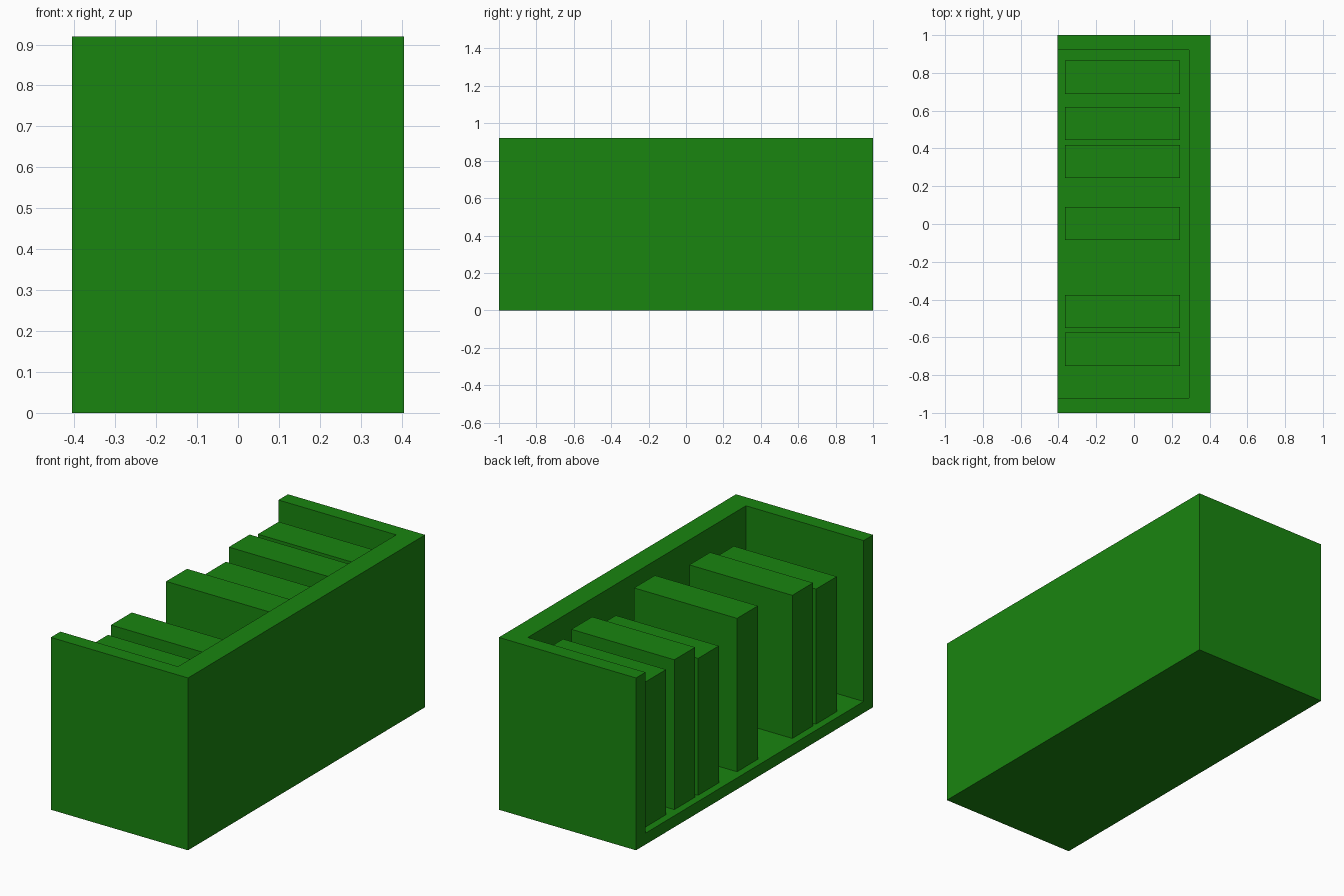
import bpy

if "Cube" in bpy.data.objects:
    bpy.data.objects.remove(bpy.data.objects["Cube"])

# Overall sizes: a bin open at the top and on the -x side
HALF_X, HALF_Y, HEIGHT = 0.405, 1.0, 0.92
FLOOR, END, BACK_X = 0.061, 0.08, 0.29
BLOCK_X = (-0.365, 0.243)
BLOCK_DEPTH = 0.175

green = bpy.data.materials.new("green")
green.diffuse_color = (0.01, 0.235, 0.005, 1)
green.use_nodes = True
green.node_tree.nodes["Principled BSDF"].inputs["Base Color"].default_value = green.diffuse_color


def prism(name, outline, lo, hi, axis="z"):
    """Extrude a closed outline into a flat-faced solid."""
    n = len(outline)
    verts = [(x, y, z) for z in (lo, hi) for x, y in outline]
    faces = [tuple(reversed(range(n))), tuple(range(n, 2 * n))]
    faces += [(i, (i + 1) % n, n + (i + 1) % n, n + i) for i in range(n)]
    mesh = bpy.data.meshes.new(name)
    mesh.from_pydata(verts, [], faces)
    mesh.materials.append(green)
    obj = bpy.data.objects.new(name, mesh)
    bpy.context.collection.objects.link(obj)
    return obj


def rectangle(x0, x1, y0, y1):
    return [(x0, y0), (x1, y0), (x1, y1), (x0, y1)]


# Bin: solid block with the interior cut out
box = prism("open_bin", rectangle(-HALF_X, HALF_X, -HALF_Y, HALF_Y), 0, HEIGHT)
cutter = prism("interior_cutter",
               rectangle(-HALF_X - 0.2, BACK_X, -HALF_Y + END, HALF_Y - END),
               FLOOR, HEIGHT + 0.2)
cut = box.modifiers.new("interior", "BOOLEAN")
cut.operation = "DIFFERENCE"
cut.solver = "EXACT"
cut.object = cutter
bpy.context.view_layer.objects.active = box
box.select_set(True)
bpy.ops.object.modifier_apply(modifier=cut.name)
bpy.data.objects.remove(cutter, do_unlink=True)

# Upright blocks standing on the floor: (centre y, top z)
blocks = [(0.777, 0.836), (0.532, 0.861), (0.332, 0.792),
          (0.003, 0.88), (-0.463, 0.825), (-0.663, 0.782)]
for i, (y, top) in enumerate(blocks, 1):
    prism(f"upright_block_{i}",
          rectangle(*BLOCK_X, y - BLOCK_DEPTH / 2, y + BLOCK_DEPTH / 2),
          FLOOR, top)
